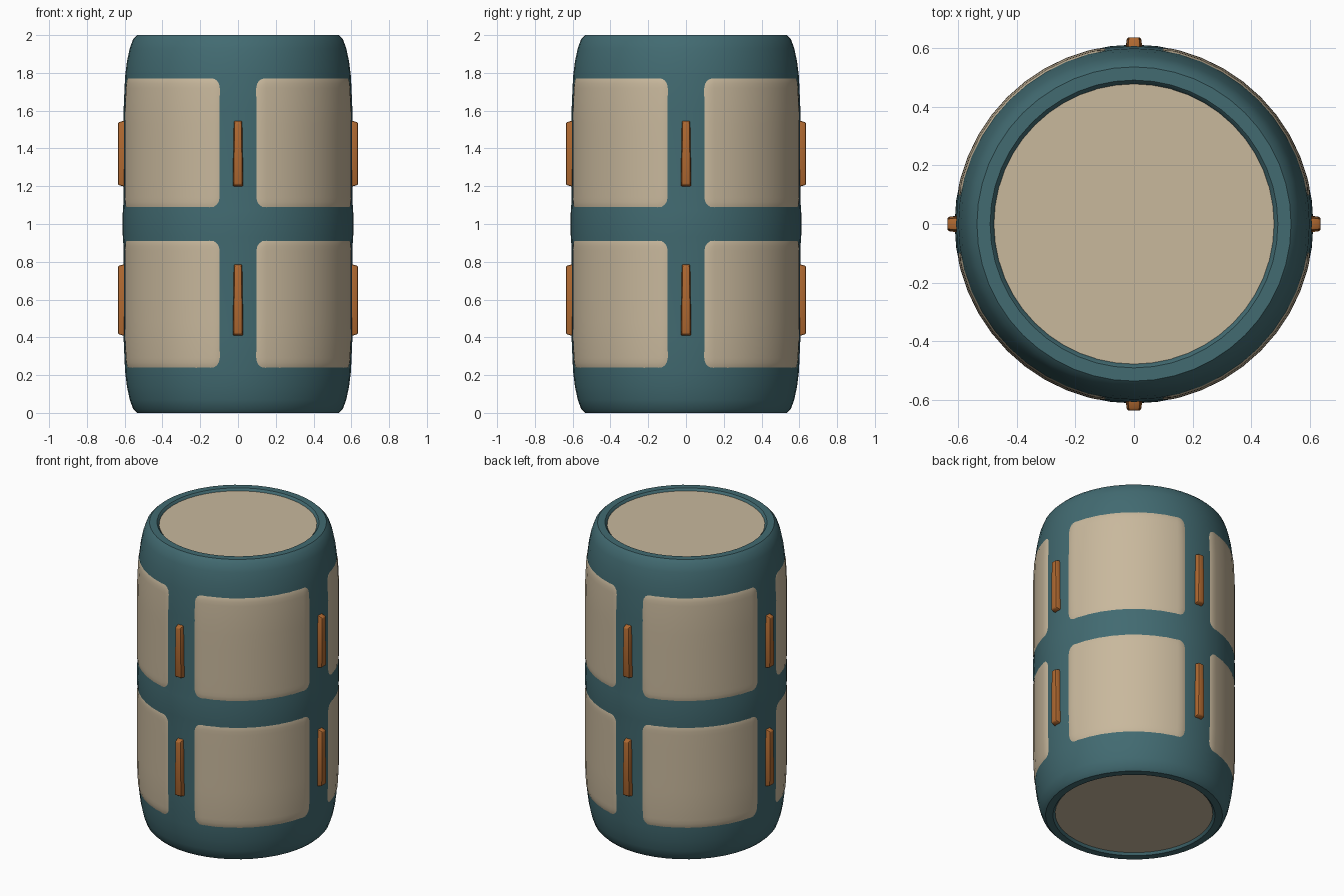
import bpy, bmesh, math
from mathutils import Matrix

cube = bpy.data.objects.get("Cube")
if cube:
    bpy.data.objects.remove(cube, do_unlink=True)


def material(name, rgb):
    mat = bpy.data.materials.new(name)
    mat.use_nodes = True
    mat.diffuse_color = (*rgb, 1)
    mat.node_tree.nodes["Principled BSDF"].inputs["Base Color"].default_value = (*rgb, 1)
    return mat


teal = material("teal", (0.054, 0.145, 0.165))
cream = material("cream", (0.58, 0.48, 0.335))
orange = material("orange", (0.43, 0.14, 0.03))


def finish(bm, name, mat, angle=40):
    bmesh.ops.recalc_face_normals(bm, faces=bm.faces)
    mesh = bpy.data.meshes.new(name)
    bm.to_mesh(mesh)
    bm.free()
    mesh.materials.append(mat)
    obj = bpy.data.objects.new(name, mesh)
    bpy.context.collection.objects.link(obj)
    bpy.ops.object.select_all(action="DESELECT")
    obj.select_set(True)
    bpy.context.view_layer.objects.active = obj
    bpy.ops.object.shade_smooth_by_angle(angle=math.radians(angle))
    return obj


# Barrel side profile: (distance from mid height, radius)
SIDE = [(0, 0.611), (0.07, 0.610), (0.12, 0.606), (0.6, 0.606), (0.78, 0.598),
        (0.86, 0.588), (0.93, 0.573), (0.98, 0.555), (1, 0.535)]
LIP = [(1, 0.49), (0.985, 0.476), (0.97, 0.474)]


def barrel_radius(z):
    d = abs(z - 1)
    for (d0, r0), (d1, r1) in zip(SIDE, SIDE[1:]):
        if d <= d1:
            return r0 + (r1 - r0) * (d - d0) / (d1 - d0)
    return SIDE[-1][1]


# Frame: the lathed barrel body, showing as rings and posts around the panels
half = SIDE + LIP
profile = [(r, 1 + d) for d, r in reversed(half)] + [(r, 1 - d) for d, r in half[1:]]
bm = bmesh.new()
verts = [bm.verts.new((r, 0, z)) for r, z in profile]
edges = [bm.edges.new(pair) for pair in zip(verts, verts[1:])]
bmesh.ops.spin(bm, geom=verts + edges, axis=(0, 0, 1), cent=(0, 0, 0),
               angle=math.tau, steps=48, use_merge=True)
bmesh.ops.remove_doubles(bm, verts=bm.verts, dist=0.0001)
finish(bm, "frame", teal)

# End caps, slightly recessed inside the lips
for name, z in (("top_cap", 1.982), ("bottom_cap", 0.018)):
    bm = bmesh.new()
    bmesh.ops.create_cone(bm, cap_ends=True, segments=48, radius1=0.48, radius2=0.48,
                          depth=0.008, matrix=Matrix.Translation((0, 0, z)))
    finish(bm, name, cream)


def grid_lines(size, corner, steps):
    inner = size - corner
    middle = [inner * (2 * i / steps - 1) for i in range(steps + 1)]
    rim = [inner + corner * f for f in (0.35, 0.7, 1)]
    return [-v for v in reversed(rim)] + middle + rim


def panel(name, centre_angle, z_mid, half_w, half_h, corner=0.07):
    """Rounded plate wrapped on the barrel; its rim sinks below the frame."""
    bm = bmesh.new()
    rows = []
    for v in grid_lines(half_h, corner, 6):
        row = []
        for u in grid_lines(half_w, corner, 8):
            pu = max(0, (abs(u) - half_w + corner) / corner)
            pv = max(0, (abs(v) - half_h + corner) / corner)
            t = max(pu, pv)
            x, y = u, v
            if pu and pv:
                k = t / math.hypot(pu, pv)
                x = math.copysign(half_w - corner + pu * k * corner, u)
                y = math.copysign(half_h - corner + pv * k * corner, v)
            z = z_mid + y
            r = barrel_radius(z) + 0.005 - 0.012 * t ** 3
            a = centre_angle + x / 0.606
            row.append(bm.verts.new((r * math.cos(a), r * math.sin(a), z)))
        rows.append(row)
    for low, high in zip(rows, rows[1:]):
        for i in range(len(low) - 1):
            bm.faces.new((low[i], low[i + 1], high[i + 1], high[i]))
    obj = finish(bm, name, cream)
    # Keep the plate facing outward
    if obj.data.polygons[0].normal.dot(obj.data.polygons[0].center) < 0:
        obj.data.flip_normals()


def handle(name, angle, z0, z1):
    """Slim tapered bar standing on a post, narrower at its top."""
    bm = bmesh.new()
    bmesh.ops.create_cube(bm, size=1)
    for v in bm.verts:
        outer, top = v.co.x > 0, v.co.z > 0
        width = (0.046 if top else 0.058) * (0.85 if outer else 1)
        inset = 0.012 if outer else 0
        v.co = (0.636 if outer else 0.59, math.copysign(width / 2, v.co.y),
                z1 - inset if top else z0 + inset)
    bmesh.ops.bevel(bm, geom=bm.edges[:], offset=0.008, segments=2,
                    profile=0.5, affect="EDGES")
    bmesh.ops.rotate(bm, verts=bm.verts, cent=(0, 0, 0),
                     matrix=Matrix.Rotation(angle, 3, "Z"))
    finish(bm, name, orange)


# Four panels and four handles on each tier
post_half = math.asin(0.09 / 0.606)
panel_half_w = 0.606 * (math.pi / 4 - post_half) + 0.009
tiers = (("upper", 1.08, 1.78, 1.195, 1.55), ("lower", 0.23, 0.92, 0.405, 0.79))
for tier, low, high, bar_low, bar_high in tiers:
    for i, side in enumerate(("left", "back", "right", "front")):
        angle = i * math.pi / 2
        panel(f"{tier}_panel_{i + 1}", angle + math.pi / 4, (low + high) / 2,
              panel_half_w, (high - low) / 2 + 0.009)
        handle(f"{tier}_{side}_handle", angle, bar_low, bar_high)
